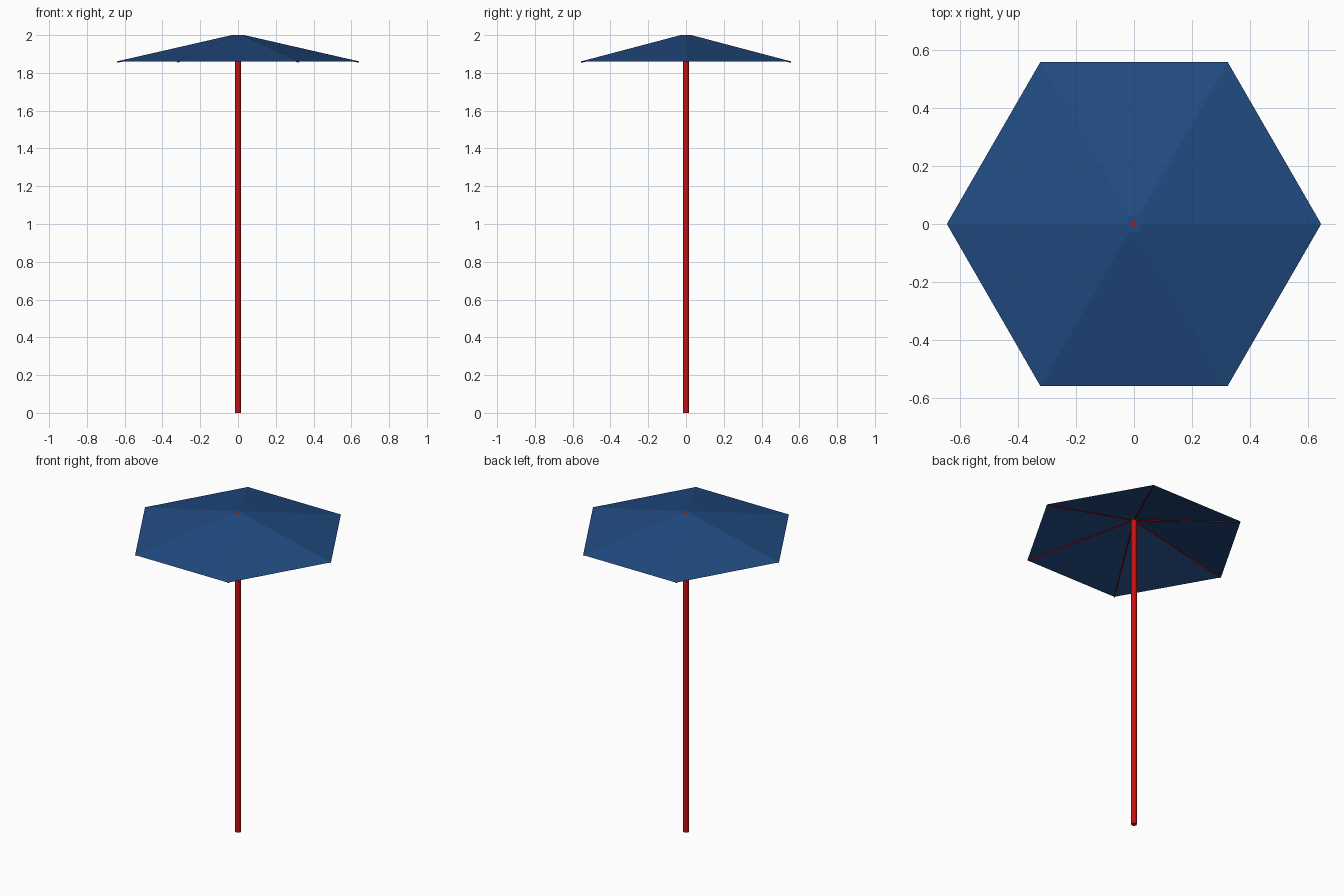
import bpy, bmesh, math
from mathutils import Vector

if "Cube" in bpy.data.objects:
    bpy.data.objects.remove(bpy.data.objects["Cube"])

SIDES, RIM_R, RIM_Z, TOP_Z = 6, 0.645, 1.86, 2.0


def material(name, color):
    m = bpy.data.materials.new(name)
    m.diffuse_color = (*color, 1)
    m.use_nodes = True
    m.node_tree.nodes["Principled BSDF"].inputs["Base Color"].default_value = m.diffuse_color
    return m


blue = material("blue_cloth", (0.015, 0.07, 0.22))
red = material("red_paint", (0.6, 0.005, 0.005))


def rod(name, a, b, radius, sides):
    a, b = Vector(a), Vector(b)
    d = b - a
    bpy.ops.mesh.primitive_cylinder_add(vertices=sides, radius=radius, depth=d.length,
                                        location=(a + b) / 2,
                                        rotation=d.to_track_quat('Z', 'Y').to_euler())
    ob = bpy.context.object
    ob.name = name
    ob.data.materials.append(red)
    bpy.ops.object.shade_smooth_by_angle(angle=math.radians(40))
    return ob


def ring_point(r, z, i):
    a = math.tau * i / SIDES
    return (r * math.cos(a), r * math.sin(a), z)


# Pole
rod("pole", (0, 0, 0), (0, 0, TOP_Z - 0.001), 0.016, 24)

# Hexagonal canopy: sloping panels, small flat crown with a hole
bm = bmesh.new()
rings = [[bm.verts.new(ring_point(r, z, i)) for i in range(SIDES)]
         for r, z in ((RIM_R, RIM_Z), (0.033, TOP_Z), (0.01, TOP_Z))]
for lo, hi in zip(rings, rings[1:]):
    for i in range(SIDES):
        j = (i + 1) % SIDES
        bm.faces.new((lo[i], lo[j], hi[j], hi[i]))
mesh = bpy.data.meshes.new("canopy")
bm.to_mesh(mesh)
bm.free()
mesh.materials.append(blue)
canopy = bpy.data.objects.new("canopy", mesh)
bpy.context.collection.objects.link(canopy)

# Ribs under each canopy fold
for i in range(SIDES):
    rod(f"rib_{i + 1}", ring_point(0.01, TOP_Z - 0.008, i),
        ring_point(RIM_R - 0.004, RIM_Z - 0.003, i), 0.0035, 8)
